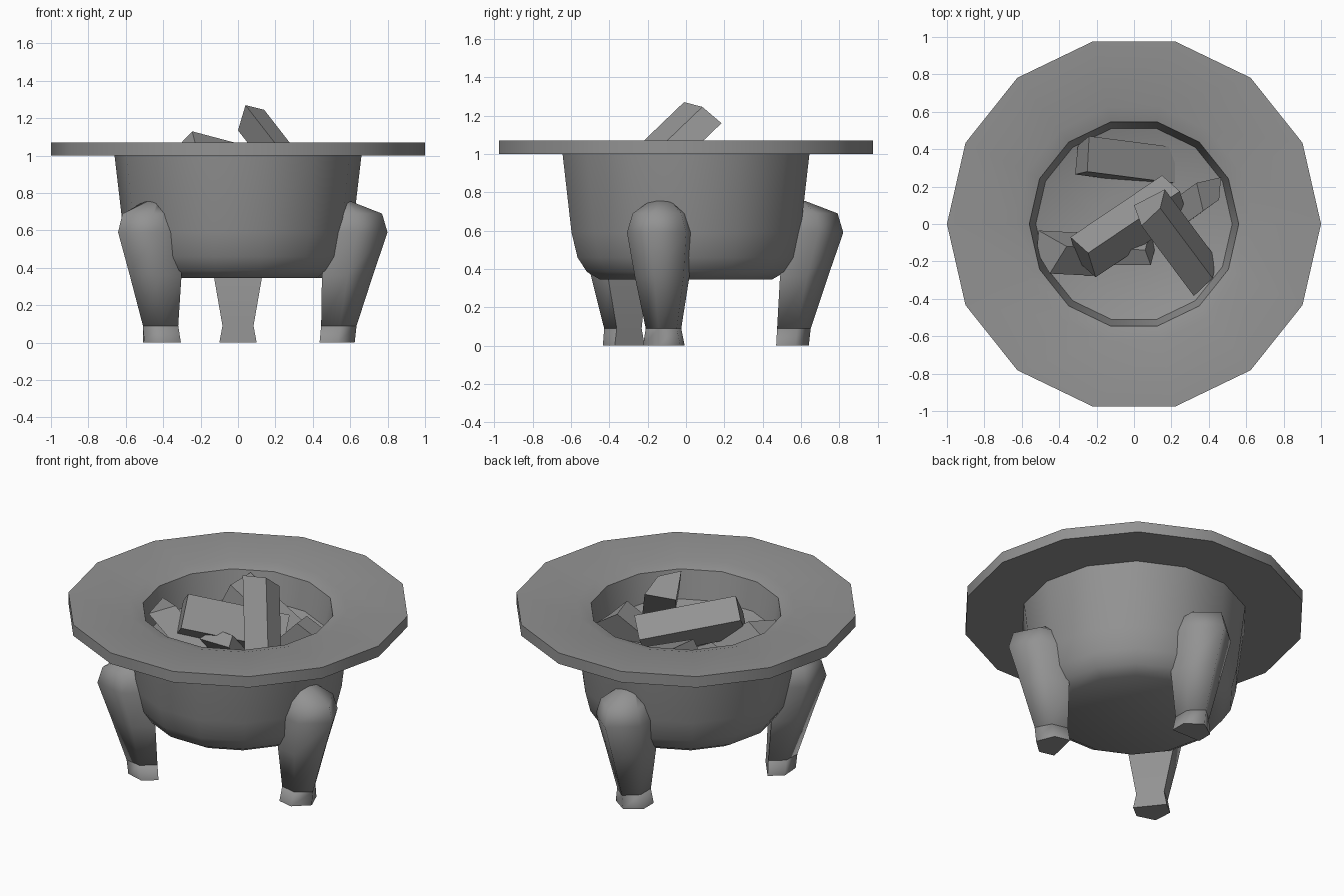
import bpy, bmesh
from math import sin, cos, pi
from mathutils import Vector

if "Cube" in bpy.data.objects:
    bpy.data.objects.remove(bpy.data.objects["Cube"])

SIDES = 14
STEP = 2 * pi / SIDES

# Dark iron grey used on every part
iron = bpy.data.materials.new("dark_grey")
iron.diffuse_color = (0.29, 0.29, 0.29, 1)
iron.use_nodes = True
iron.node_tree.nodes["Principled BSDF"].inputs["Base Color"].default_value = iron.diffuse_color


def finish(name, bm, smooth):
    bmesh.ops.recalc_face_normals(bm, faces=bm.faces)
    me = bpy.data.meshes.new(name)
    bm.to_mesh(me)
    bm.free()
    me.materials.append(iron)
    ob = bpy.data.objects.new(name, me)
    bpy.context.collection.objects.link(ob)
    if smooth:
        bpy.ops.object.select_all(action='DESELECT')
        ob.select_set(True)
        bpy.context.view_layer.objects.active = ob
        bpy.ops.object.shade_smooth_by_angle(angle=smooth)
    return ob


def loft(name, rings, smooth=0.0):
    """Bridge a list of equal-sized point rings and cap both ends."""
    bm = bmesh.new()
    vs = [[bm.verts.new(p) for p in ring] for ring in rings]
    n = len(vs[0])
    for a, b in zip(vs, vs[1:]):
        for i in range(n):
            j = (i + 1) % n
            bm.faces.new((a[i], a[j], b[j], b[i]))
    bm.faces.new(vs[0])
    bm.faces.new(vs[-1])
    return finish(name, bm, smooth)


def circle(r, z):
    return [(r * cos(i * STEP), r * sin(i * STEP), z) for i in range(SIDES)]


# Bowl: outer shell up to the wide rim, over the lip, down to the inner floor
profile = [(0.46, 0.345), (0.53, 0.385), (0.58, 0.46), (0.612, 0.59),
           (0.66, 1.0), (1.0, 1.0), (1.0, 1.07), (0.64, 1.06), (0.56, 1.037),
           (0.525, 0.86), (0.40, 0.82), (0.2, 0.80)]
loft("fire_bowl_with_rim", [circle(r, z) for r, z in profile], 0.7)

# Legs: five-sided sections (z, inner r, middle r, outer r, half width)
foot = [(0.0, 0.47, 0.57, 0.64, 0.10),
        (0.09, 0.475, 0.58, 0.65, 0.083)]
shank = [foot[-1],
         (0.36, 0.49, 0.63, 0.74, 0.130),
         (0.59, 0.54, 0.69, 0.82, 0.158),
         (0.69, 0.57, 0.68, 0.79, 0.130),
         (0.755, 0.58, 0.60, 0.62, 0.055)]
for k, slot in enumerate((-0.5, 3.5, 8.5)):
    out = Vector((cos(slot * STEP), sin(slot * STEP), 0))
    side = Vector((-out.y, out.x, 0))
    for part, sections in (("foot", foot), ("leg", shank)):
        rings = []
        for z, ri, rm, ro, w in sections:
            pts = [(ri, -w), (rm, -w), (ro, 0), (rm, w), (ri, w)]
            rings.append([out * r + side * s + Vector((0, 0, z)) for r, s in pts])
        loft(f"{part}_{k + 1}", rings, 1.45)

# Logs: upper end corners and the direction they run down into the bowl
logs = {
    "log_top": ([(0.04, -0.01, 1.27), (0.14, 0.085, 1.245), (0.165, 0.185, 1.16),
                 (0.0, 0.10, 1.135)], (0.28, -0.375, -0.36)),
    "log_middle": ([(-0.245, -0.155, 1.13), (-0.34, -0.07, 1.03), (-0.30, -0.20, 0.87),
                    (-0.205, -0.285, 0.97)], (0.49, 0.33, -0.13)),
    "log_back": ([(-0.24, 0.47, 1.03), (-0.25, 0.28, 1.02), (-0.315, 0.265, 0.88),
                  (-0.30, 0.42, 0.88)], (0.54, -0.07, -0.24)),
    "log_left": ([(-0.51, -0.035, 0.99), (-0.36, -0.12, 1.01), (-0.45, -0.265, 0.99),
                  (-0.52, -0.15, 0.93)], (0.40, -0.02, -0.30)),
    "log_right": ([(0.335, 0.22, 1.0), (0.465, 0.25, 0.92), (0.455, 0.13, 0.93),
                   (0.37, 0.07, 1.02)], (-0.25, -0.18, -0.28)),
    "log_low": ([(-0.12, -0.22, 0.90), (0.09, -0.22, 0.90), (0.06, -0.14, 0.94),
                 (-0.08, -0.13, 0.94)], (0.05, 0.20, -0.25)),
}
for name, (end, run) in logs.items():
    loft(name, [end, [Vector(p) + Vector(run) for p in end]])
